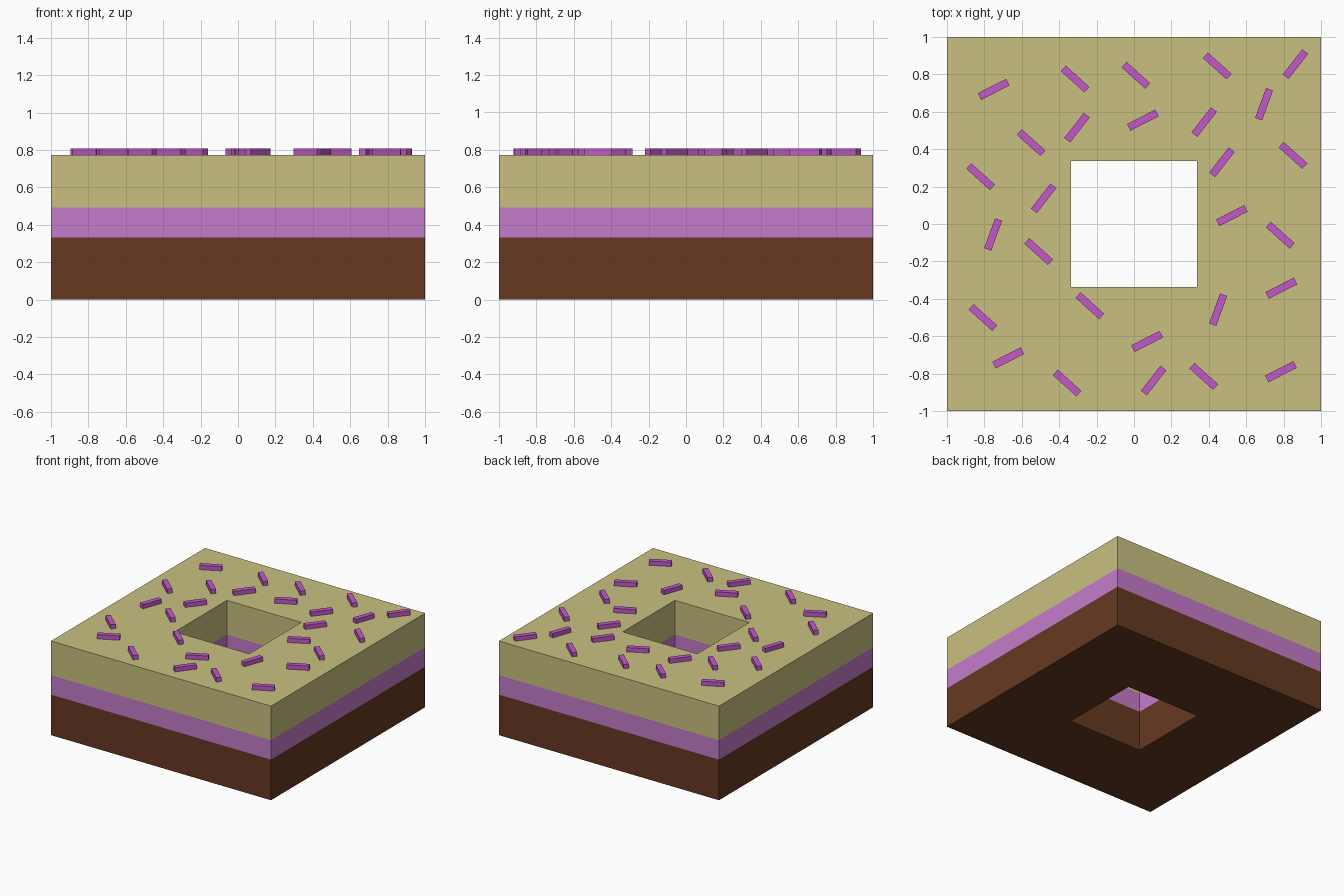
import bpy, bmesh, math

if "Cube" in bpy.data.objects:
    bpy.data.objects.remove(bpy.data.objects["Cube"])


def material(name, rgb):
    lin = [((c / 255 + 0.055) / 1.055) ** 2.4 for c in rgb]
    m = bpy.data.materials.new(name)
    m.diffuse_color = (*lin, 1)
    m.use_nodes = True
    m.node_tree.nodes["Principled BSDF"].inputs["Base Color"].default_value = m.diffuse_color
    return m


BROWN = material("brown crust", (102, 57, 33))
PINK = material("pink filling", (197, 124, 202))
TAN = material("tan icing", (201, 192, 128))
PURPLE = material("purple sprinkle", (194, 88, 202))


def finish(bm, name, mats):
    bmesh.ops.recalc_face_normals(bm, faces=bm.faces)
    me = bpy.data.meshes.new(name)
    bm.to_mesh(me)
    bm.free()
    for m in mats:
        me.materials.append(m)
    ob = bpy.data.objects.new(name, me)
    bpy.context.collection.objects.link(ob)
    return ob


# Square ring cake: outer and inner walls in three coloured bands
HEIGHTS = [0, 0.333, 0.493, 0.773]
CORNERS = [(-1, -1), (1, -1), (1, 1), (-1, 1)]
bm = bmesh.new()
outer, inner = [[[bm.verts.new((x * r, y * r, z)) for x, y in CORNERS]
                 for z in HEIGHTS] for r in (1.0, 0.338)]


def bridge(a, b, mat):
    for i in range(4):
        j = (i + 1) % 4
        bm.faces.new((a[i], a[j], b[j], b[i])).material_index = mat


for k in range(3):
    bridge(outer[k], outer[k + 1], k)
    bridge(inner[k], inner[k + 1], k)
bridge(outer[0], inner[0], 0)
bridge(outer[3], inner[3], 2)
finish(bm, "cake_ring", [BROWN, PINK, TAN])

# Sprinkles: centres grouped by their angle in degrees
SPRINKLES = {
    -42: [(-.315, .775), (.01, .795), (.445, .845), (-.55, .435), (.85, .367),
          (-.82, .253), (-.51, -.147), (.782, -.06), (-.808, -.5),
          (-.236, -.437), (-.358, -.85), (.373, -.815)],
    27: [(-.75, .72), (.047, .555), (.523, .045), (.788, -.343),
         (.07, -.628), (-.673, -.716), (.785, -.79)],
    52: [(.863, .855), (-.305, .515), (.375, .545), (.47, .33),
         (-.483, .137), (.105, -.837)],
    70: [(.695, .64), (-.753, -.056), (.45, -.458)],
}
for angle, centres in SPRINKLES.items():
    for x, y in centres:
        bm = bmesh.new()
        bmesh.ops.create_cube(bm, size=1)
        bmesh.ops.scale(bm, vec=(0.17, 0.04, 0.04), verts=bm.verts)
        ob = finish(bm, "sprinkle", [PURPLE])
        ob.location = (x, y, 0.788)
        ob.rotation_euler.z = math.radians(angle)
